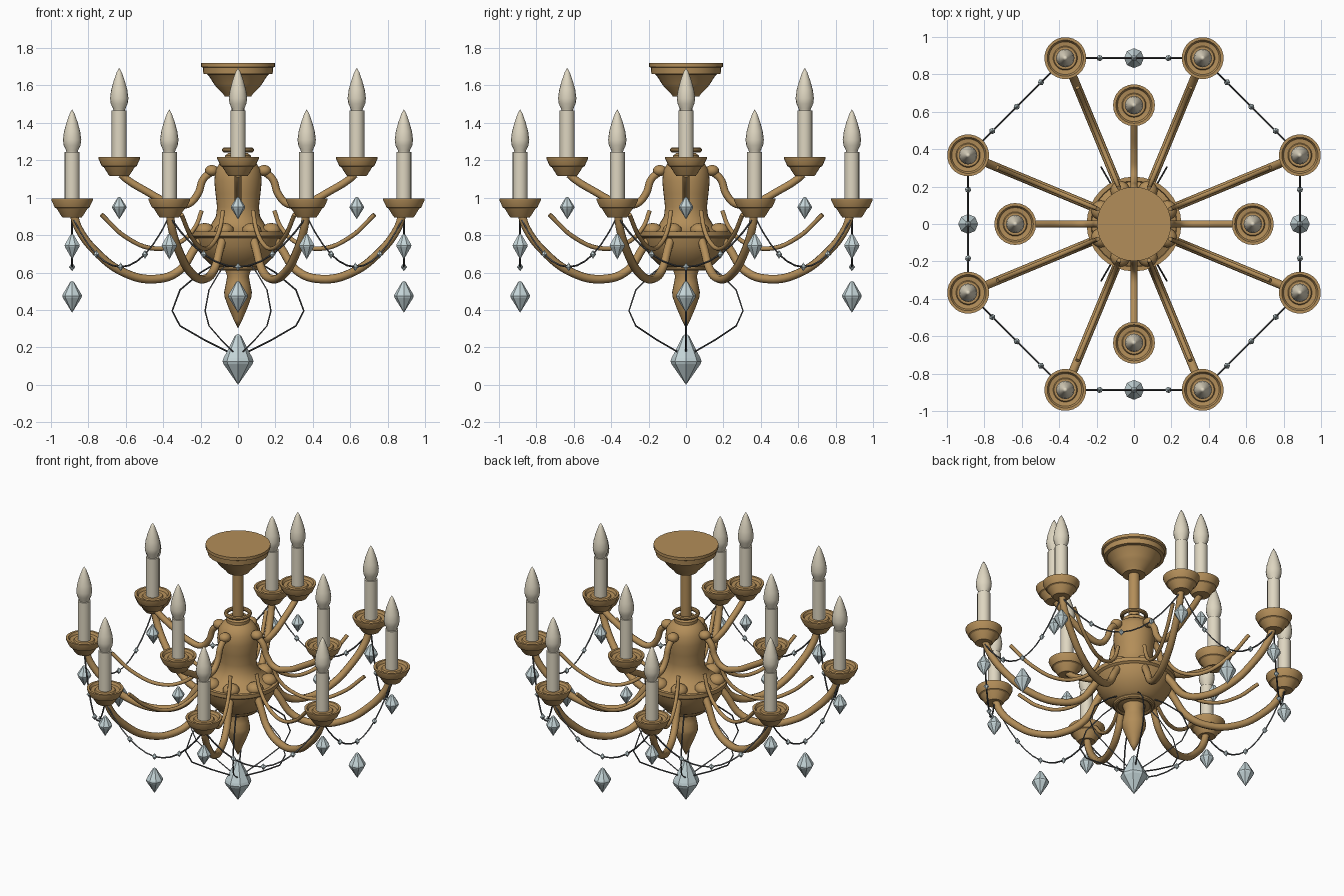
import bpy, bmesh, math
from mathutils import Vector

if "Cube" in bpy.data.objects:
    bpy.data.objects.remove(bpy.data.objects["Cube"])


def material(name, rgb):
    m = bpy.data.materials.new(name)
    m.diffuse_color = (*rgb, 1)
    m.use_nodes = True
    m.node_tree.nodes["Principled BSDF"].inputs["Base Color"].default_value = m.diffuse_color
    return m


BRASS = material("brass", (0.45, 0.27, 0.10))
CREAM = material("candle_cream", (0.73, 0.67, 0.53))
GLASS = material("crystal_glass", (0.56, 0.67, 0.69))
WIRE = material("dark_wire", (0.09, 0.095, 0.10))


def place(name, mesh, loc=(0, 0, 0), rot=0.0):
    ob = bpy.data.objects.new(name, mesh)
    ob.location = loc
    ob.rotation_euler = (0, 0, rot)
    bpy.context.collection.objects.link(ob)
    return ob


def lathe(name, profile, mat, sides=24, angle=35):
    """Mesh turned around z from (radius, height) points, bottom to top; angle 0 keeps flat faces."""
    bm = bmesh.new()
    rings = []
    for r, z in profile:
        if r == 0:
            rings.append([bm.verts.new((0, 0, z))] * sides)
        else:
            rings.append([bm.verts.new((r * math.cos(math.tau * i / sides),
                                        r * math.sin(math.tau * i / sides), z)) for i in range(sides)])
    for a, b in zip(rings, rings[1:]):
        for i in range(sides):
            j = (i + 1) % sides
            bm.faces.new(list(dict.fromkeys((a[i], a[j], b[j], b[i]))))
    bmesh.ops.recalc_face_normals(bm, faces=bm.faces)
    mesh = bpy.data.meshes.new(name)
    bm.to_mesh(mesh)
    bm.free()
    finish(mesh, mat, angle)
    return mesh


def finish(mesh, mat, angle):
    mesh.materials.clear()
    mesh.materials.append(mat)
    mesh.polygons.foreach_set("use_smooth", [angle > 0] * len(mesh.polygons))
    if angle:
        mesh.set_sharp_from_angle(angle=math.radians(angle))


def tube(name, points, radius, mat, smooth=True, sides=2):
    """Mesh of a round tube through the points."""
    cu = bpy.data.curves.new(name, 'CURVE')
    cu.dimensions = '3D'
    cu.bevel_depth = radius
    cu.bevel_resolution = sides
    cu.use_fill_caps = True
    cu.resolution_u = 6
    if smooth:
        sp = cu.splines.new('BEZIER')
        sp.bezier_points.add(len(points) - 1)
        for bp, p in zip(sp.bezier_points, points):
            bp.co = p
            bp.handle_left_type = bp.handle_right_type = 'AUTO'
    else:
        sp = cu.splines.new('POLY')
        sp.points.add(len(points) - 1)
        for q, p in zip(sp.points, points):
            q.co = (*p, 1)
    ob = bpy.data.objects.new(name, cu)
    bpy.context.collection.objects.link(ob)
    deps = bpy.context.evaluated_depsgraph_get()
    mesh = bpy.data.meshes.new_from_object(ob.evaluated_get(deps))
    bpy.data.objects.remove(ob)
    finish(mesh, mat, 60)
    return mesh


def ring(name, major, minor, z):
    prof = [(major + minor * math.cos(math.tau * i / 10), z + minor * math.sin(math.tau * i / 10))
            for i in range(11)]
    place(name, lathe(name, prof, BRASS, 32))


def side(points):
    return [(r, 0, z) for r, z in points]


def around(name, mesh, count, radius=0.0, z=0.0, start=0.0):
    for k in range(count):
        a = start + math.tau * k / count
        place(f"{name}_{k + 1}", mesh, (radius * math.cos(a), radius * math.sin(a), z), a)


# Ceiling canopy and stem
place("canopy", lathe("canopy", [
    (0, 1.54), (0.07, 1.54), (0.08, 1.555), (0.115, 1.59), (0.13, 1.61), (0.155, 1.65), (0.165, 1.66),
    (0.185, 1.662), (0.188, 1.695), (0.198, 1.70), (0.198, 1.72), (0, 1.72)], BRASS, 32))
place("stem", lathe("stem", [(0, 1.2), (0.035, 1.2), (0.035, 1.56), (0, 1.56)], BRASS, 16))

# Vase body, bowl and finial
place("vase_body", lathe("vase_body", [
    (0, 0.80), (0.235, 0.805), (0.19, 0.825), (0.145, 0.855), (0.118, 0.90), (0.112, 0.95), (0.12, 1.02),
    (0.127, 1.09), (0.12, 1.15), (0.095, 1.19), (0.07, 1.205), (0.07, 1.225), (0.05, 1.24), (0, 1.24)],
    BRASS, 32, 50))
place("bowl", lathe("bowl", [
    (0, 0.61), (0.11, 0.62), (0.15, 0.645), (0.195, 0.69), (0.225, 0.74), (0.238, 0.785), (0.253, 0.795),
    (0.253, 0.82), (0.23, 0.82), (0.225, 0.805), (0, 0.805)], BRASS, 32, 40))
place("finial", lathe("finial", [
    (0, 0.30), (0.022, 0.345), (0.05, 0.41), (0.072, 0.47), (0.074, 0.495), (0.065, 0.54), (0.058, 0.58),
    (0.075, 0.63), (0, 0.63)], BRASS, 24, 50))
ring("top_ring", 0.073, 0.013, 1.255)
ring("bowl_ring", 0.113, 0.016, 0.625)


# Knobs where the arms meet the body
def knob(name, r, h):
    pts = [(r * math.sin(math.pi * i / 8), -h * math.cos(math.pi * i / 8)) for i in range(1, 8)]
    return lathe(name, [(0, -h)] + pts + [(0, h)], BRASS, 16, 60)


LOW = math.pi / 8
around("lower_knob", knob("lower_knob", 0.052, 0.04), 8, 0.192, 0.825, LOW)
around("upper_knob", knob("upper_knob", 0.037, 0.03), 4, 0.14, 1.145)

# Arms and decorative scrolls
R_LOW, R_UP = 0.96, 0.635
around("lower_arm", tube("lower_arm", side([
    (0.19, 0.81), (0.25, 0.73), (0.34, 0.61), (0.48, 0.565), (0.66, 0.60), (0.82, 0.71), (0.92, 0.83),
    (R_LOW - 0.01, 0.905)]), 0.023, BRASS), 8, start=LOW)
around("upper_arm", tube("upper_arm", side([
    (0.13, 1.145), (0.185, 1.10), (0.215, 1.02), (0.27, 0.965), (0.37, 0.975), (0.50, 1.04),
    (0.59, 1.095), (R_UP - 0.01, 1.125)]), 0.02, BRASS), 4)
around("scroll", tube("scroll", side([
    (0.21, 0.93), (0.25, 0.84), (0.34, 0.76), (0.48, 0.728), (0.65, 0.79), (0.79, 0.91)]), 0.012, BRASS),
    8, start=LOW)

# Cups, candles and flame bulbs, with local z = 0 at the cup rim
cup = lathe("cup", [
    (0, -0.1), (0.052, -0.1), (0.06, -0.09), (0.083, -0.053), (0.093, -0.048), (0.112, -0.008), (0.112, 0),
    (0.097, 0), (0.088, -0.015), (0.065, -0.018), (0.06, -0.01), (0, -0.01)], BRASS, 24, 30)
candle = lathe("candle", [(0, -0.01), (0.04, -0.01), (0.04, 0.25), (0, 0.25)], CREAM, 16)
flame = lathe("flame_bulb", [
    (0, 0.245), (0.03, 0.245), (0.033, 0.26), (0.045, 0.285), (0.049, 0.315), (0.043, 0.36), (0.029, 0.41),
    (0.013, 0.455), (0, 0.477)], CREAM, 16, 60)


# Faceted crystals, with local z = 0 at the widest ring
def crystal(name, r, up, down):
    return lathe(name, [(0, -down), (r * 0.93, -down * 0.12), (r, 0), (r * 0.93, up * 0.12),
                        (r * 0.2, up * 0.93), (0, up)], GLASS, 8, 0)


drop = crystal("crystal_drop", 0.044, 0.062, 0.075)
for tier, n, rad, z, start in (("lower", 8, R_LOW, 0.995, LOW), ("upper", 4, R_UP, 1.217, 0)):
    around(tier + "_cup", cup, n, rad, z, start)
    around(tier + "_candle", candle, n, rad, z, start)
    around(tier + "_flame_bulb", flame, n, rad, z, start)
top_drop = crystal("upper_crystal_drop", 0.039, 0.055, 0.065)
around("lower_crystal", drop, 8, R_LOW, 0.745, LOW)
around("upper_crystal", top_drop, 4, R_UP, 0.95)
around("garland_crystal", crystal("garland_crystal", 0.053, 0.08, 0.09), 4, R_LOW * math.cos(LOW), 0.475)
place("centre_crystal", crystal("centre_crystal", 0.083, 0.147, 0.125), (0, 0, 0.125))

# Garlands sagging between neighbouring lower cups, with beads at the quarters
half = R_LOW * math.sin(LOW)


def sag(t):
    return Vector((R_LOW * math.cos(LOW), t * half, 0.63 + 0.27 * t * t))


garland = tube("garland", [sag(i / 6) for i in range(-6, 7)], 0.005, WIRE, False, 0)
bead = lathe("bead", [(0, -0.023), (0.017, 0), (0, 0.023)], GLASS, 6, 0)
around("garland", garland, 8)
for i, t in enumerate((-0.5, 0, 0.5)):
    p = sag(t)
    around(f"bead_{i + 1}", bead, 8, math.hypot(p.x, p.y), p.z, math.atan2(p.y, p.x))

# Wire cage holding the centre crystal
around("cage_wire", tube("cage_wire", side([
    (0.10, 0.66), (0.20, 0.60), (0.31, 0.507), (0.352, 0.395), (0.31, 0.315), (0.18, 0.24), (0.03, 0.165)]),
    0.0045, WIRE, False, 0), 6)
